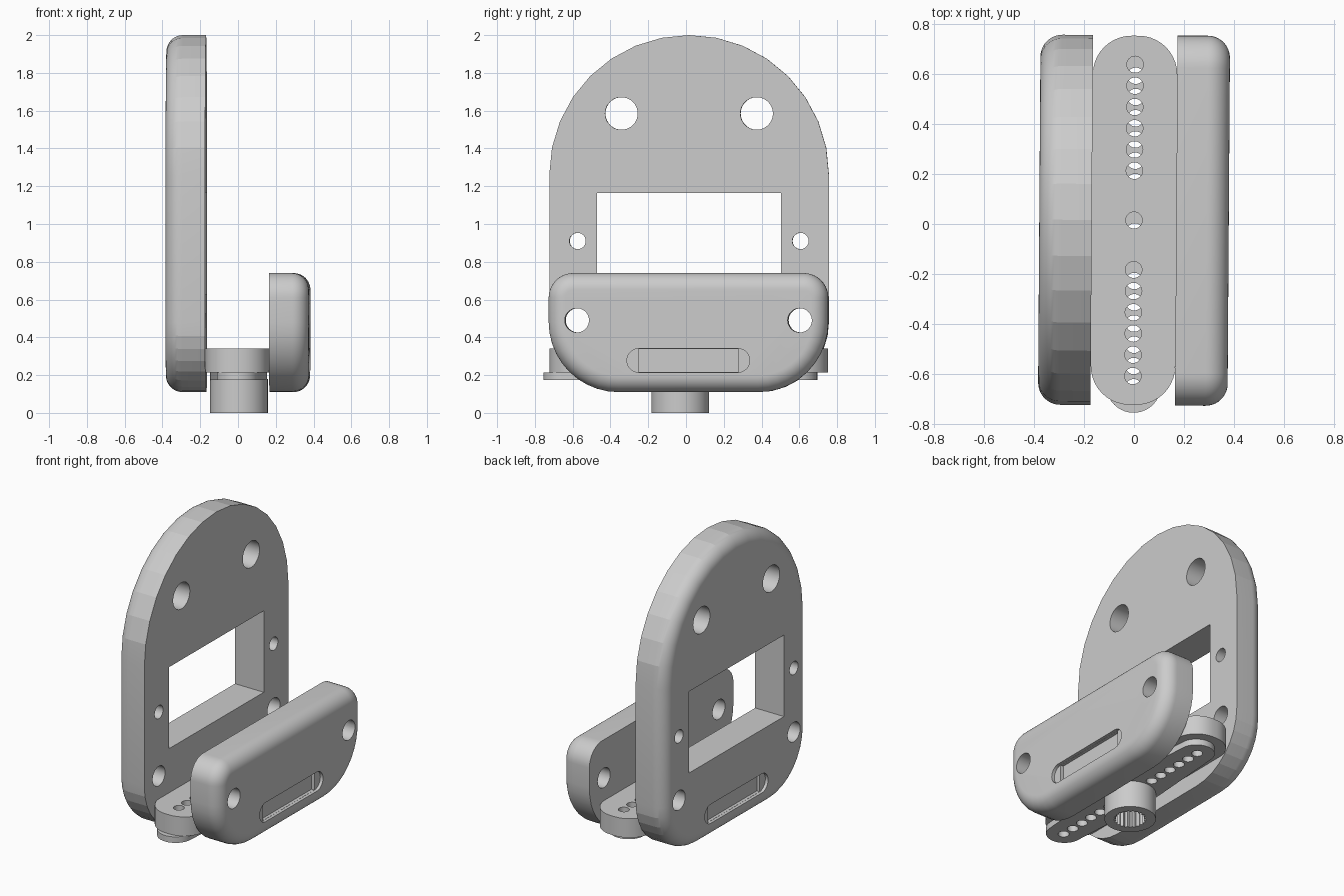
import bpy, bmesh
from math import sin, cos, pi, radians
from mathutils import Matrix

cube = bpy.data.objects.get("Cube")
if cube:
    bpy.data.objects.remove(cube, do_unlink=True)

grey = bpy.data.materials.new("light grey plastic")
grey.use_nodes = True
COLOR = (0.6, 0.6, 0.6, 1)
grey.diffuse_color = COLOR
grey.node_tree.nodes["Principled BSDF"].inputs["Base Color"].default_value = COLOR

MID = 0.015      # y centre of the plates and the bridge
HUB = -0.03      # y centre of the horn and its hub


def arc(cu, cv, r, start, sweep, n):
    """Points along an arc, angles in degrees."""
    return [(cu + r * cos(radians(start + sweep * i / n)),
             cv + r * sin(radians(start + sweep * i / n))) for i in range(n + 1)]


def circle(u, v, r, n=40):
    return arc(u, v, r, 0, 360, n)[:-1]


def rounded(u0, u1, v0, v1, r_low, r_high, n=10, inset=0):
    """Rounded rectangle with separate lower and upper corner radii."""
    a, b = r_low, r_high
    return (arc(u1 - b, v1 - b, b - inset, 0, 90, n) + arc(u0 + b, v1 - b, b - inset, 90, 90, n)
            + arc(u0 + a, v0 + a, a - inset, 180, 90, n) + arc(u1 - a, v0 + a, a - inset, 270, 90, n))


def loft(name, axis, layers):
    """Skin a stack of (position, outline) layers along x or z."""
    bm = bmesh.new()
    rings = []
    for p, outline in layers:
        rings.append([bm.verts.new((p, u, v) if axis == "x" else (u, v, p)) for u, v in outline])
    n = len(rings[0])
    for low, high in zip(rings, rings[1:]):
        for i in range(n):
            j = (i + 1) % n
            bm.faces.new((low[i], low[j], high[j], high[i]))
    bm.faces.new(rings[0])
    bm.faces.new(rings[-1])
    bmesh.ops.remove_doubles(bm, verts=bm.verts, dist=0.0001)
    bmesh.ops.recalc_face_normals(bm, faces=bm.faces)
    mesh = bpy.data.meshes.new(name)
    bm.to_mesh(mesh)
    bm.free()
    obj = bpy.data.objects.new(name, mesh)
    bpy.context.collection.objects.link(obj)
    mesh.materials.append(grey)
    return obj


def select(obj):
    bpy.ops.object.select_all(action="DESELECT")
    obj.select_set(True)
    bpy.context.view_layer.objects.active = obj


def combine(obj, tool, operation="DIFFERENCE"):
    mod = obj.modifiers.new("combine", "BOOLEAN")
    mod.operation, mod.solver, mod.object = operation, "EXACT", tool
    select(obj)
    bpy.ops.object.modifier_apply(modifier=mod.name)
    bpy.data.objects.remove(tool, do_unlink=True)


def cut(obj, axis, lo, hi, outline):
    combine(obj, loft("cutter", axis, [(lo, outline), (hi, outline)]))


def finish(obj):
    # The whole assembly sits at a very slight twist
    obj.data.transform(Matrix.Rotation(radians(-0.4), 4, "Z"))
    select(obj)
    bpy.ops.object.shade_smooth_by_angle(angle=radians(10))


def plate(name, side, top, r_top, n):
    """Side plate: sharp inner face, rounded rim on the outer face."""
    inner, outer, fillet = side * 0.169, side * 0.379, 0.088
    levels = [(inner, 0)]
    for i in range(11):
        t = pi / 2 * i / 10
        levels.append((outer - side * fillet * (1 - sin(t)), fillet * (1 - cos(t))))
    obj = loft(name, "x", [(x, rounded(MID - 0.74, MID + 0.74, 0.11, top, 0.37, r_top, n, d))
                           for x, d in levels])
    # Lower screw holes
    for y in (-0.59, 0.59):
        cut(obj, "x", -0.6, 0.6, circle(MID + y, 0.49, 0.064))
    # Shallow slot with a deeper rectangular pocket
    slot = rounded(MID - 0.325, MID + 0.325, 0.215, 0.34, 0.0624, 0.0624)
    cut(obj, "x", outer - side * 0.02, side * 0.5, slot)
    pocket = [(MID + y, z) for y, z in ((-0.265, 0.216), (0.265, 0.216), (0.265, 0.339), (-0.265, 0.339))]
    cut(obj, "x", outer - side * 0.04, side * 0.5, pocket)
    return obj


# Tall arched plate with window and holes
tall = plate("tall_plate", -1, 2.0, 0.74, 8)
window = [(MID + y, z) for y, z in ((-0.488, 0.63), (0.488, 0.63), (0.488, 1.165), (-0.488, 1.165))]
cut(tall, "x", -0.6, 0.1, window)
for s in (-1, 1):
    cut(tall, "x", -0.6, 0.1, circle(MID + s * 0.358, 1.585, 0.086))
    cut(tall, "x", -0.6, 0.1, circle(MID + s * 0.59, 0.91, 0.043))
finish(tall)

# Short plate
finish(plate("short_plate", 1, 0.74, 0.13, 10))

# Bridge joining the plates, with a row of small holes
hole_offsets = [0] + [s * (0.198 + 0.085 * i) for i in range(6) for s in (-1, 1)]
outline = rounded(-0.169, 0.169, MID - 0.738, MID + 0.738, 0.155, 0.155)
bridge = loft("bridge", "z", [(0.215, outline), (0.34, outline)])
for y in hole_offsets:
    cut(bridge, "z", 0.1, 0.5, circle(0, MID + y, 0.033))
finish(bridge)

# Tapered horn under the bridge
arm, tip = 0.615, 0.11
outline = (arc(0.003, HUB + arm, tip, 0, 180, 20) + [(-0.147, HUB)]
           + arc(0.003, HUB - arm, tip, 180, 180, 20) + [(0.153, HUB)])
horn = loft("horn", "z", [(0.175, outline), (0.2145, outline)])
for y in hole_offsets:
    cut(horn, "z", 0.1, 0.5, circle(0.003, HUB + y, 0.033))
finish(horn)

# Hub with a toothed socket
hub = loft("hub", "z", [(z, circle(0.005, HUB, 0.153, 48)) for z in (0, 0.18)])
teeth = []
for i in range(42):
    r = 0.1 if i % 2 else 0.086
    teeth.append((0.005 + r * cos(2 * pi * i / 42), HUB + r * sin(2 * pi * i / 42)))
cut(hub, "z", -0.1, 0.14, teeth)
cut(hub, "z", 0.1, 0.3, circle(0.003, HUB, 0.033))
finish(hub)
